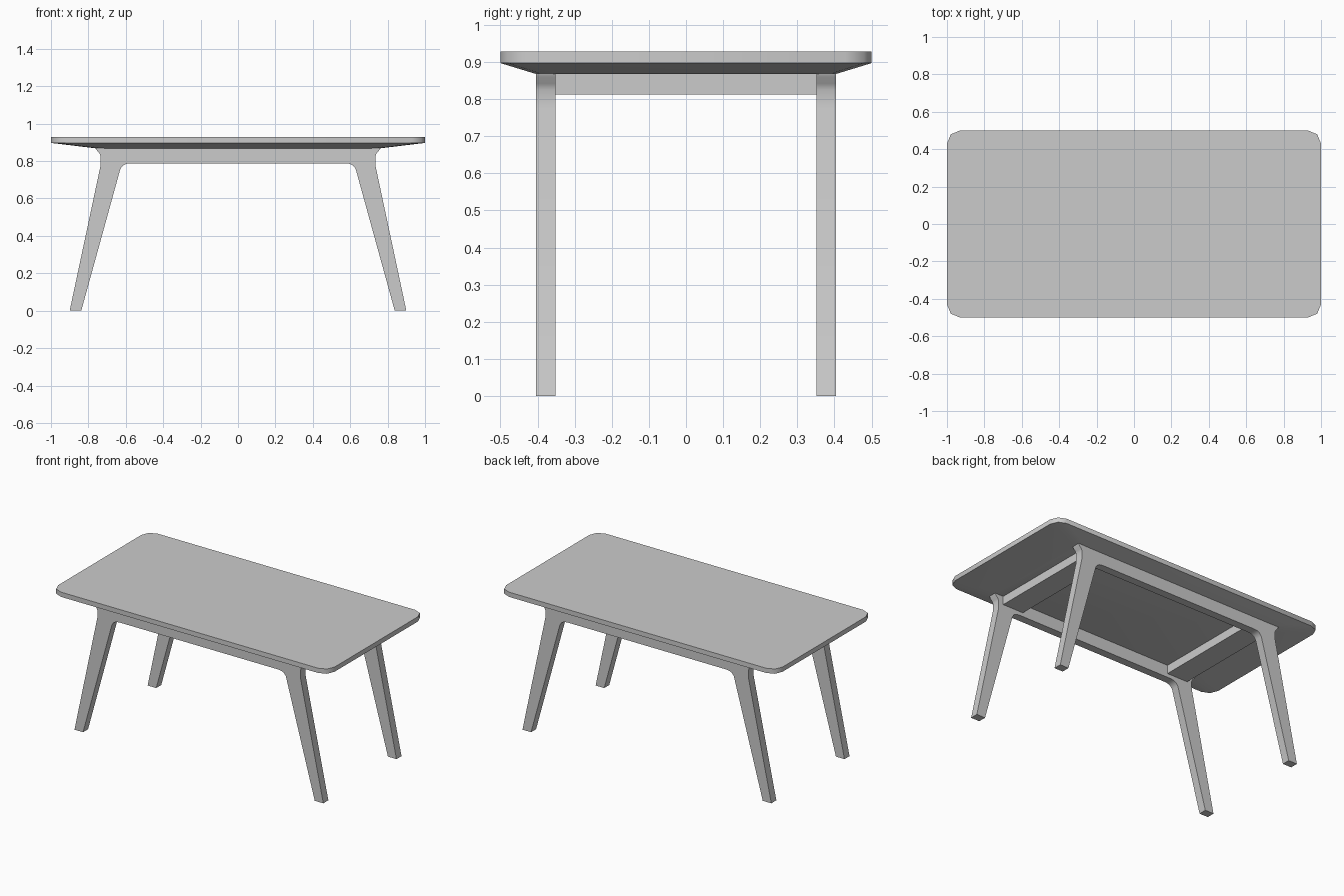
import bpy, bmesh
from math import sin, cos, pi, radians

if "Cube" in bpy.data.objects:
    bpy.data.objects.remove(bpy.data.objects["Cube"])


def finish(bm, name):
    bmesh.ops.recalc_face_normals(bm, faces=bm.faces)
    me = bpy.data.meshes.new(name)
    bm.to_mesh(me)
    bm.free()
    ob = bpy.data.objects.new(name, me)
    bpy.context.collection.objects.link(ob)
    bpy.ops.object.select_all(action='DESELECT')
    ob.select_set(True)
    bpy.context.view_layer.objects.active = ob
    bpy.ops.object.shade_smooth_by_angle(angle=radians(50))
    return ob


def loft(name, rings):
    """Skin a stack of equal-length rings and cap both ends."""
    bm = bmesh.new()
    vs = [[bm.verts.new(p) for p in ring] for ring in rings]
    n = len(vs[0])
    for a, b in zip(vs, vs[1:]):
        for i in range(n):
            j = (i + 1) % n
            bm.faces.new((a[i], a[j], b[j], b[i]))
    bm.faces.new(vs[0])
    bm.faces.new(vs[-1])
    return finish(bm, name)


def rounded_rect(hx, hy, r, segs):
    pts = []
    for q, (sx, sy) in enumerate([(1, 1), (-1, 1), (-1, -1), (1, -1)]):
        for k in range(segs + 1):
            a = (q + k / segs) * pi / 2
            pts.append((sx * (hx - r) + r * cos(a), sy * (hy - r) + r * sin(a)))
    return pts


# tabletop: rounded slab with a tapered underside
outline = rounded_rect(1.0, 0.5, 0.07, 2)
loft("tabletop", [[(x * sx, y * sy, z) for x, y in outline]
                  for z, sx, sy in [(0.868, 0.76, 0.81), (0.897, 1, 1), (0.928, 1, 1)]])

# leg frames: splayed legs and long rail in one piece
half = [(0.575, 0.788), (0.598, 0.785), (0.616, 0.776), (0.629, 0.758),
        (0.838, 0.0), (0.9, 0.0), (0.735, 0.775), (0.734, 0.825),
        (0.741, 0.842), (0.757, 0.86), (0.76, 0.869)]
profile = half + [(-x, z) for x, z in reversed(half)]
for name, side in (("front_leg_frame", -1), ("back_leg_frame", 1)):
    loft(name, [[(x, side * y, z) for x, z in profile] for y in (0.352, 0.404)])

# cross rails joining the two frames
for name, side in (("left_cross_rail", -1), ("right_cross_rail", 1)):
    section = [(0.55, 0.813), (0.70, 0.813), (0.70, 0.869), (0.55, 0.869)]
    loft(name, [[(side * x, y, z) for x, z in section] for y in (-0.353, 0.353)])
